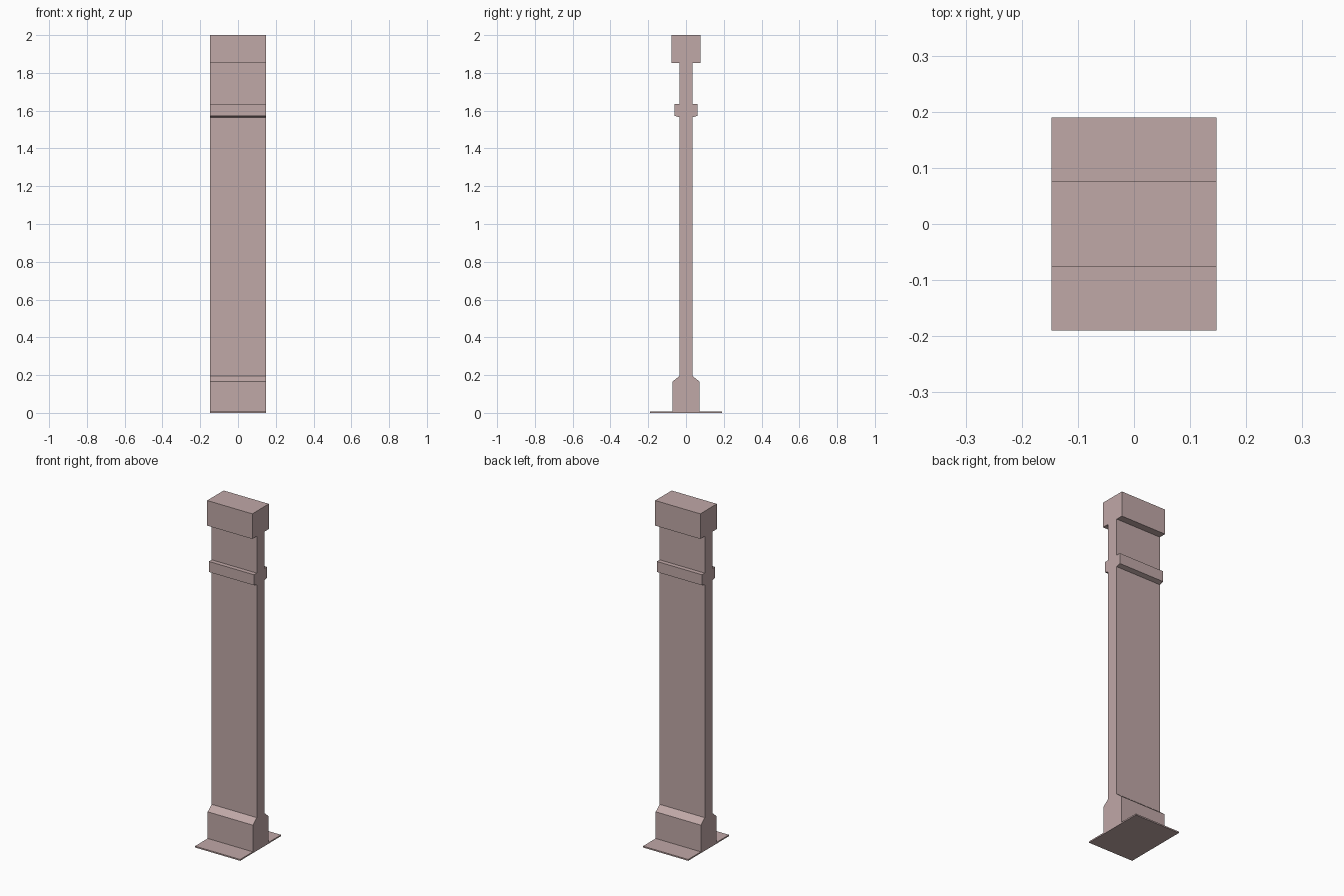
import bpy
import bmesh

cube = bpy.data.objects.get("Cube")
if cube:
    bpy.data.objects.remove(cube, do_unlink=True)

HALF_WIDTH = 0.147

stone = bpy.data.materials.new("dusty_pink_stone")
stone.use_nodes = True
colour = (0.527, 0.392, 0.386, 1)
stone.diffuse_color = colour
stone.node_tree.nodes["Principled BSDF"].inputs["Base Color"].default_value = colour


def extrude_profile(name, half_profile):
    """Mirror a (y, z) half profile about y = 0 and extrude it along x."""
    outline = half_profile + [(-y, z) for y, z in reversed(half_profile)]
    bm = bmesh.new()
    face = bm.faces.new([bm.verts.new((-HALF_WIDTH, y, z)) for y, z in outline])
    result = bmesh.ops.extrude_face_region(bm, geom=[face])
    moved = [v for v in result["geom"] if isinstance(v, bmesh.types.BMVert)]
    bmesh.ops.translate(bm, verts=moved, vec=(2 * HALF_WIDTH, 0, 0))
    bmesh.ops.recalc_face_normals(bm, faces=bm.faces)
    mesh = bpy.data.meshes.new(name)
    bm.to_mesh(mesh)
    bm.free()
    mesh.materials.append(stone)
    obj = bpy.data.objects.new(name, mesh)
    bpy.context.collection.objects.link(obj)
    return obj


# Thin foot plate
PLATE_TOP = 0.008
extrude_profile("foot_plate", [(0.19, 0), (0.19, PLATE_TOP)])

# Pillar: plinth with sloped shoulders, shaft, raised band and cap
extrude_profile("pillar", [
    (0.072, PLATE_TOP), (0.072, 0.165), (0.035, 0.195),
    (0.035, 1.565), (0.061, 1.573), (0.061, 1.635), (0.035, 1.635),
    (0.035, 1.852), (0.077, 1.852), (0.077, 2.0),
])
